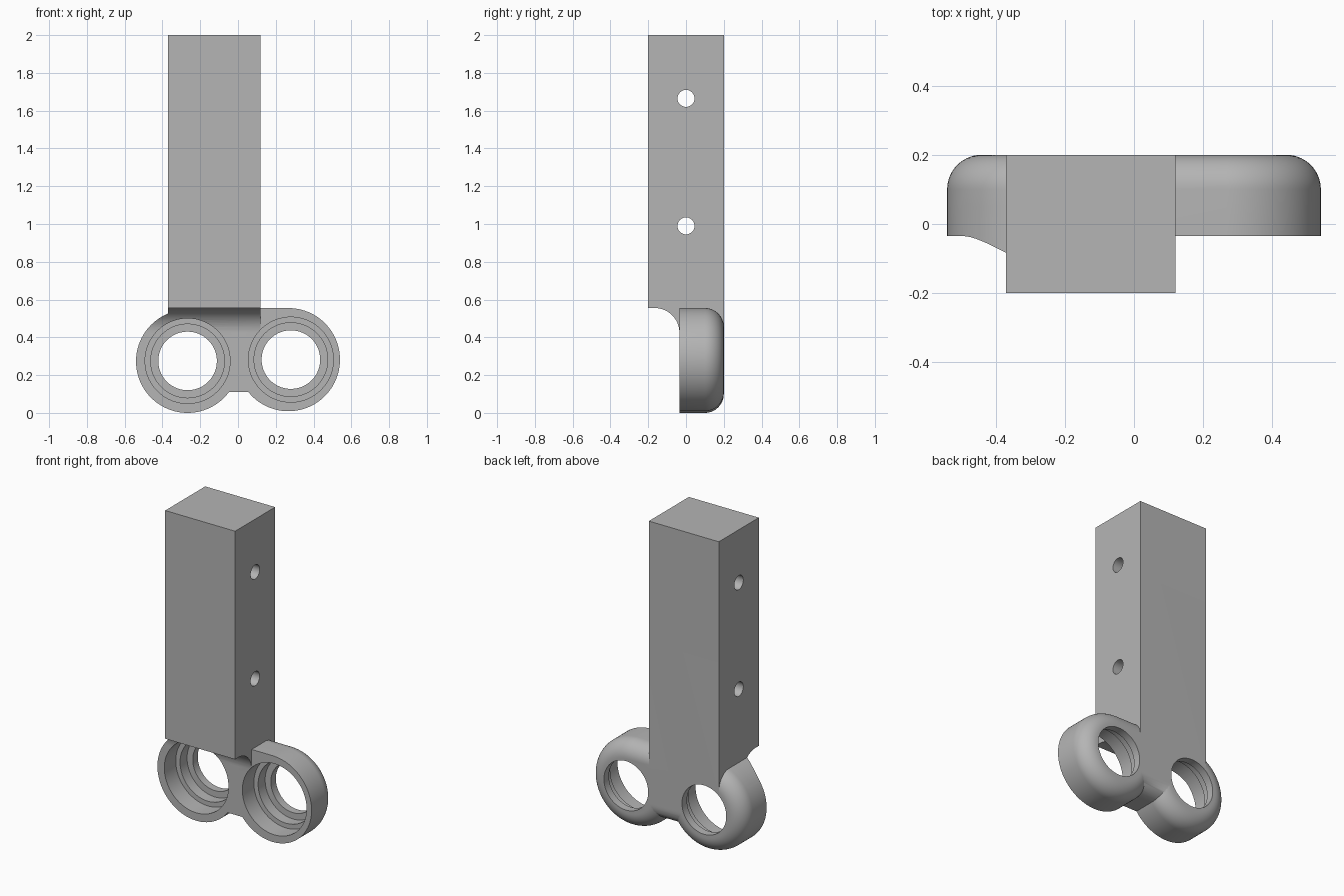
import bpy, bmesh
from math import sin, cos, pi

cube = bpy.data.objects.get("Cube")
if cube:
    bpy.data.objects.remove(cube, do_unlink=True)

FRONT, BACK = -0.035, 0.2      # depth range of the ring plate
RADIUS, ROUND = 0.273, 0.1     # ring radius and rounding of its back edge
TOP, FILLET = 0.555, 0.13      # underside of the block and its concave fillet

grey = bpy.data.materials.new("plain grey")
grey.use_nodes = True
colour = (0.46, 0.46, 0.46, 1)
grey.diffuse_color = colour
grey.node_tree.nodes["Principled BSDF"].inputs["Base Color"].default_value = colour


def stack(name, loops):
    """Solid skinned over equal-length loops, capped at both ends."""
    bm = bmesh.new()
    rows = [[bm.verts.new(p) for p in loop] for loop in loops]
    for a, b in zip(rows, rows[1:]):
        for i in range(len(a)):
            j = (i + 1) % len(a)
            bm.faces.new((a[i], a[j], b[j], b[i]))
    bm.faces.new(rows[0])
    bm.faces.new(rows[-1])
    bmesh.ops.recalc_face_normals(bm, faces=bm.faces)
    mesh = bpy.data.meshes.new(name)
    bm.to_mesh(mesh)
    bm.free()
    mesh.materials.append(grey)
    obj = bpy.data.objects.new(name, mesh)
    bpy.context.collection.objects.link(obj)
    return obj


def prism(name, profile, x0, x1):
    """Side profile of (y, z) points extruded along x."""
    return stack(name, [[(x, y, z) for y, z in profile] for x in (x0, x1)])


def lathe(name, profile, cx, cz, sides=96):
    """Profile of (radius, y) points turned about a front-to-back axis."""
    turns = [2 * pi * i / sides for i in range(sides)]
    return stack(name, [[(cx + r * cos(t), y, cz + r * sin(t)) for t in turns]
                        for r, y in profile])


def arc(cy, cz, r, start, end, steps=14):
    angles = [start + (end - start) * i / steps for i in range(steps + 1)]
    return [(cy + r * cos(a), cz + r * sin(a)) for a in angles]


def combine(target, other, operation):
    mod = target.modifiers.new(operation.lower(), 'BOOLEAN')
    mod.operation, mod.solver, mod.object = operation, 'EXACT', other
    bpy.context.view_layer.objects.active = target
    bpy.ops.object.modifier_apply(modifier=mod.name)
    bpy.data.objects.remove(other, do_unlink=True)


# Block, with a concave fillet running down into the plate
curve = arc(FRONT - FILLET, TOP - FILLET, FILLET, 0, pi / 2)
body = prism("bracket_body",
             [(-0.2, 2), (BACK, 2), (BACK, 0.4), (FRONT, 0.4)] + curve + [(-0.2, TOP)],
             -0.37, 0.12)

# Web joining the two rings, rounded along its back edges
web_low = 0.11
web = prism("web", [(FRONT, web_low)]
            + arc(BACK - ROUND, web_low + ROUND, ROUND, -pi / 2, 0)
            + arc(BACK - ROUND, TOP - ROUND, ROUND, 0, pi / 2)
            + [(FRONT, TOP)], -0.26, 0.267)
combine(body, web, 'UNION')

# Rings with a rounded back edge
ring_profile = [(RADIUS, FRONT)] + arc(RADIUS - ROUND, BACK - ROUND, ROUND, 0, pi / 2)
for cx, cz in ((-0.267, 0.273), (0.267, 0.282)):
    combine(body, lathe("ring", ring_profile, cx, cz), 'UNION')

# Fillet run-out beside the block, trimmed to the right ring's outline
runout = prism("fillet_runout", curve + [(0.05, TOP), (0.05, TOP - FILLET)], -0.6, -0.3)
combine(runout, lathe("trim", [(RADIUS, -0.3), (RADIUS, 0.3)], -0.267, 0.273), 'INTERSECT')
combine(body, runout, 'UNION')

# Stepped bores through the rings
bore_profile = [(0.225, -0.3), (0.225, 0.08), (0.195, 0.08),
                (0.195, 0.15), (0.155, 0.15), (0.155, 0.3)]
for cx, cz in ((-0.267, 0.275), (0.28, 0.282)):
    combine(body, lathe("bore", bore_profile, cx, cz), 'DIFFERENCE')

# Cross holes through the block
for z in (0.99, 1.665):
    combine(body, prism("cross_hole", arc(0, z, 0.045, 0, 2 * pi, 32)[:-1], -1, 1), 'DIFFERENCE')

bpy.ops.object.select_all(action='DESELECT')
body.select_set(True)
bpy.context.view_layer.objects.active = body
bpy.ops.object.shade_smooth_by_angle(angle=pi / 6)
